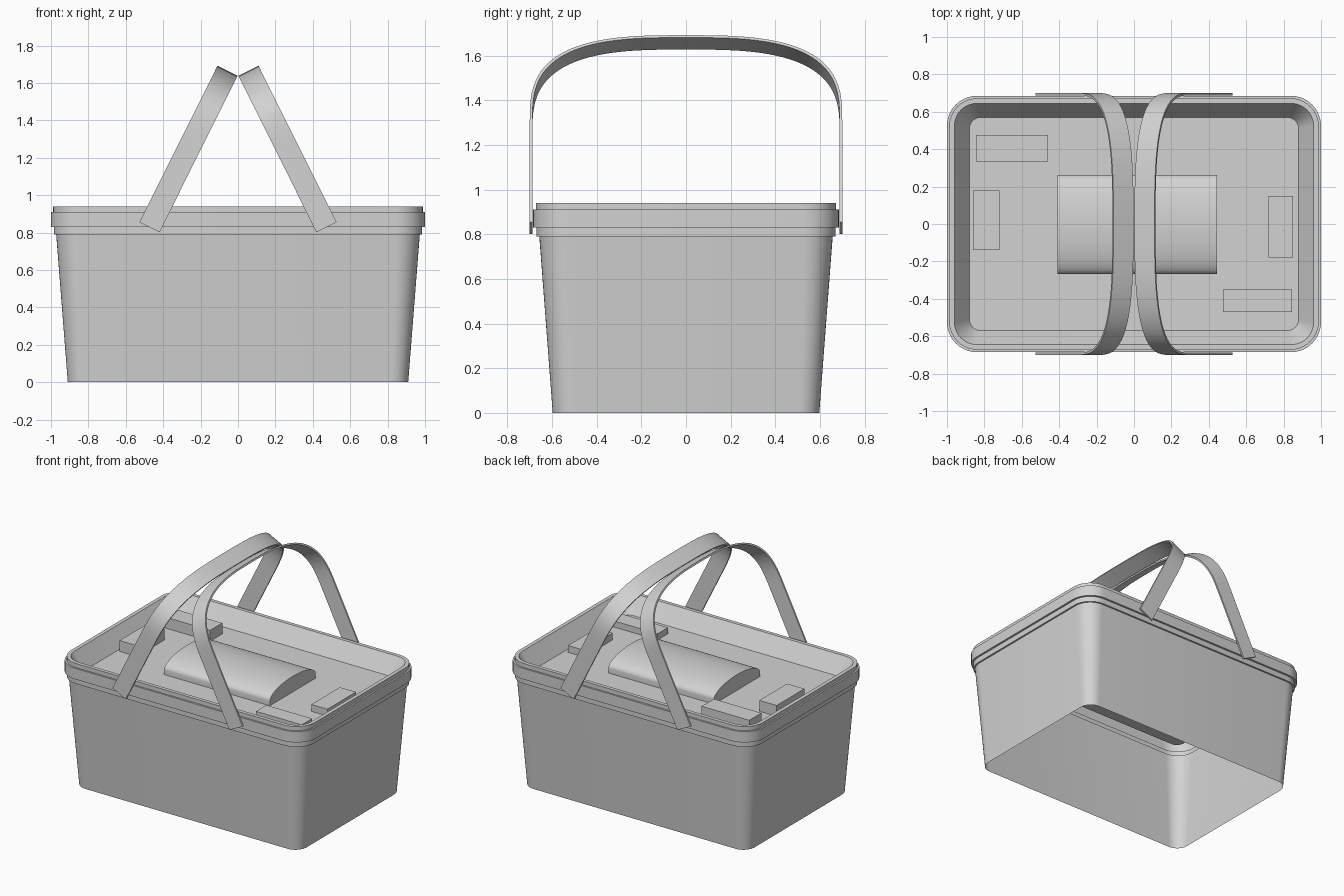
import bpy
import bmesh
import math

cube = bpy.data.objects.get("Cube")
if cube:
    bpy.data.objects.remove(cube, do_unlink=True)

# One plain grey for everything
grey = bpy.data.materials.new("light grey")
grey.use_nodes = True
colour = (0.65, 0.65, 0.65, 1.0)
grey.diffuse_color = colour
grey.node_tree.nodes["Principled BSDF"].inputs["Base Color"].default_value = colour


def finish(name, bm, smooth=True):
    mesh = bpy.data.meshes.new(name)
    bm.to_mesh(mesh)
    bm.free()
    mesh.materials.append(grey)
    obj = bpy.data.objects.new(name, mesh)
    bpy.context.collection.objects.link(obj)
    if smooth:
        bpy.ops.object.select_all(action='DESELECT')
        obj.select_set(True)
        bpy.context.view_layer.objects.active = obj
        bpy.ops.object.shade_smooth_by_angle(angle=math.radians(30))
    return obj


def bridge(bm, a, b):
    n = len(a)
    for i in range(n):
        j = (i + 1) % n
        bm.faces.new((a[i], a[j], b[j], b[i]))


def rounded_loft(name, sections, cap=False, seg=10):
    """Skin rounded rectangles given as (half x, half y, corner radius, z)."""
    bm = bmesh.new()
    rings = []
    for hx, hy, r, z in sections:
        ring = []
        for k, (sx, sy) in enumerate(((1, 1), (-1, 1), (-1, -1), (1, -1))):
            for i in range(seg + 1):
                a = math.pi / 2 * (k + i / seg)
                ring.append(bm.verts.new((sx * (hx - r) + r * math.cos(a),
                                          sy * (hy - r) + r * math.sin(a), z)))
        rings.append(ring)
    for a, b in zip(rings, rings[1:]):
        bridge(bm, a, b)
    if cap:
        bm.faces.new(rings[-1])
    return finish(name, bm)


# Tapered shell with an open bottom, stepped rim, recessed tray
body_top = (0.972, 0.657, 0.13, 0.79)
rim_inner = (0.96, 0.645, 0.12, 0.94)
rounded_loft("basket_body", [(0.91, 0.597, 0.09, 0), body_top])
rounded_loft("basket_rim", [
    body_top, (0.985, 0.67, 0.145, 0.79), (0.985, 0.67, 0.145, 0.83),
    (1.0, 0.685, 0.16, 0.83), (1.0, 0.685, 0.16, 0.91),
    (0.988, 0.672, 0.15, 0.91), (0.988, 0.672, 0.15, 0.94), rim_inner])
FLOOR = 0.82
rounded_loft("tray", [rim_inner, (0.88, 0.57, 0.06, FLOOR)], cap=True)

# Rounded loaf in the middle of the tray
bm = bmesh.new()
profile = [(0.265, FLOOR)]
for i in range(25):
    a = math.pi * i / 24
    profile.append((0.265 * math.cos(a), FLOOR + 0.035 + 0.08 * math.sin(a)))
profile.append((-0.265, FLOOR))
ends = [[bm.verts.new((x, y - 0.003, z)) for y, z in profile] for x in (-0.41, 0.445)]
bridge(bm, *ends)
for end in ends:
    bm.faces.new(end)
bmesh.ops.recalc_face_normals(bm, faces=bm.faces)
finish("domed_block", bm)

# Small boxes around it: x range, y range, top
for name, x0, x1, y0, y1, top in (
        ("back_box", -0.845, -0.46, 0.335, 0.475, 0.90),
        ("right_box", -0.86, -0.72, -0.14, 0.18, 0.90),
        ("left_box", 0.72, 0.85, -0.18, 0.15, 0.87),
        ("front_box", 0.475, 0.845, -0.47, -0.35, 0.865)):
    bm = bmesh.new()
    bmesh.ops.create_cube(bm, size=1)
    for v in bm.verts:
        v.co = ((x0 + x1) / 2 + v.co.x * (x1 - x0),
                (y0 + y1) / 2 + v.co.y * (y1 - y0),
                (FLOOR + top) / 2 + v.co.z * (top - FLOOR))
    finish(name, bm, smooth=False)


# Flat strap handles, leaning in to meet at the top
def arch(half_y, height, n=48):
    """Squared arch as (y, distance along the lean)."""
    pts = [(half_y, 0.0)]
    for i in range(n + 1):
        a = math.pi * i / n
        c, s = math.cos(a), max(math.sin(a), 0.0)
        pts.append((math.copysign(half_y * abs(c) ** (2 / 3), c),
                    0.5 + (height - 0.5) * s ** (2 / 3)))
    pts.append((-half_y, 0.0))
    return pts


LEAN = math.radians(26.5)
WIDTH = 0.12
for name, side in (("right_handle", -1), ("left_handle", 1)):
    bm = bmesh.new()
    rings = []
    for (yo, vo), (yi, vi) in zip(arch(0.7, 0.935), arch(0.688, 0.923)):
        ring = []
        for y, v, w in ((yo, vo, 0), (yo, vo, WIDTH), (yi, vi, WIDTH), (yi, vi, 0)):
            x = -0.527 + v * math.sin(LEAN) + w * math.cos(LEAN)
            z = 0.855 + v * math.cos(LEAN) - w * math.sin(LEAN)
            ring.append(bm.verts.new((-side * x, y, z)))
        rings.append(ring)
    for a, b in zip(rings, rings[1:]):
        bridge(bm, a, b)
    bm.faces.new(rings[0])
    bm.faces.new(rings[-1])
    bmesh.ops.recalc_face_normals(bm, faces=bm.faces)
    finish(name, bm)
